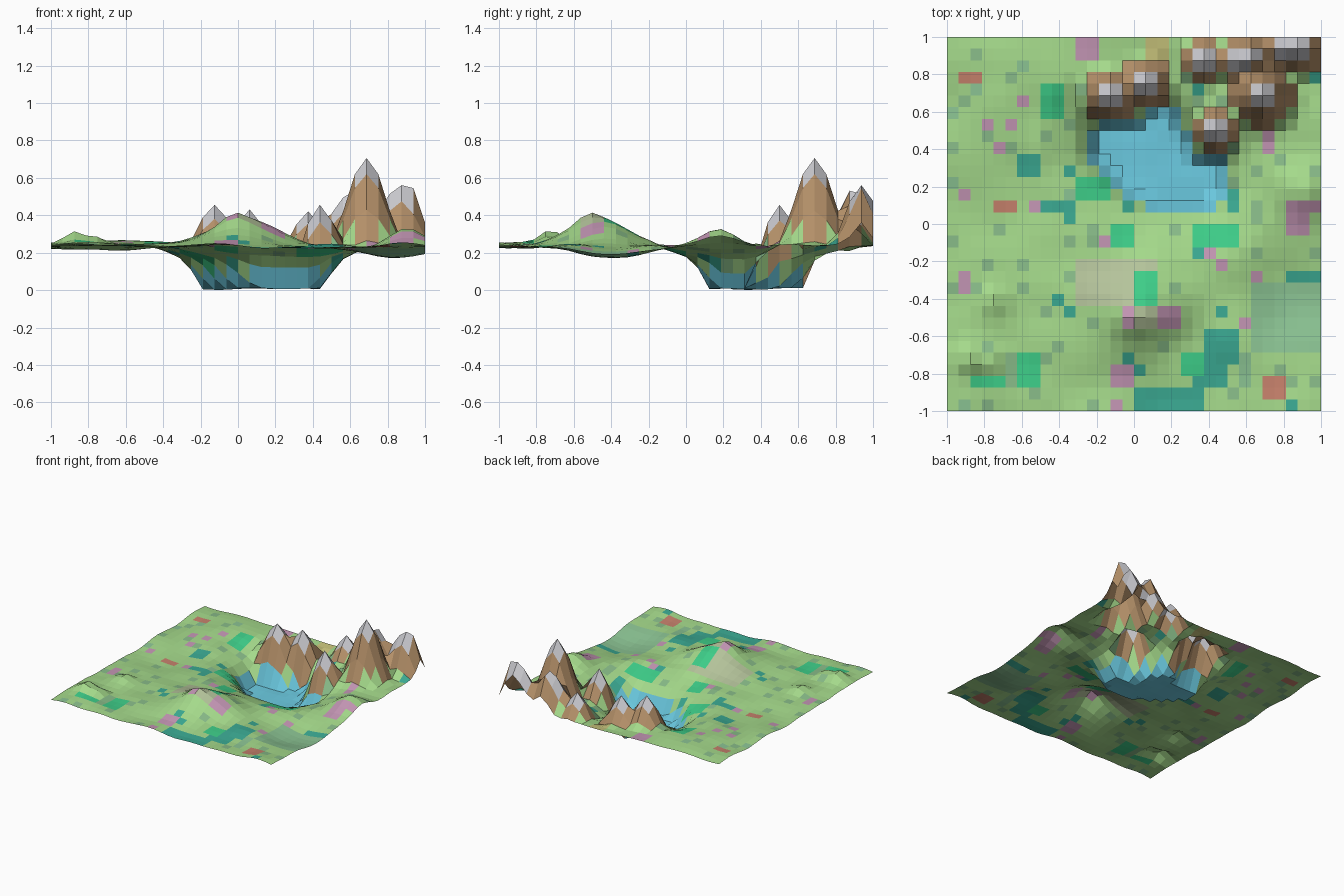
import bpy, bmesh, math, random
from mathutils import Vector, noise
from mathutils.geometry import intersect_point_line

if "Cube" in bpy.data.objects:
    bpy.data.objects.remove(bpy.data.objects["Cube"])

random.seed(4)
N = 32
STEP = 2 / N

# lake floor outline
LAKE = [Vector(p) for p in [(-.2, .36), (-.08, .24), (-.02, .18), (.1, .12), (.4, .12),
        (.46, .2), (.46, .32), (.3, .32), (.3, .42), (.2, .57), (.14, .64), (.1, .62),
        (.03, .51), (-.2, .51)]]
# bank profile: distance from the floor, height
BANK = [(0, .02), (.0625, .135), (.12, .185), (.2, .215), (.3, .245)]
# mountain peaks: x, y, height, radius
PEAKS = [(-.125, .6875, .46, .18), (.0625, .75, .435, .17), (.4375, .5, .46, .16),
         (.6875, .6875, .71, .22), (.375, .875, .425, .15), (.5625, .875, .50, .16),
         (.625, .9, .55, .18), (.8125, .9375, .52, .16), (.875, .9375, .565, .18),
         (.9375, .9375, .55, .11)]
# soft hills and hollows: x, y, amplitude, spread
HILLS = [(-.02, -.48, .11, .16), (-.02, -.52, .055, .06), (.15, -.45, .045, .12),
         (.9, .18, .10, .085), (-.875, -.72, .085, .055), (-.75, -.72, .05, .04),
         (-.75, -.4, .055, .055), (.85, -.4, -.08, .17), (-.75, .1, -.025, .2),
         (-.6, .8, .02, .2), (.4, -.9, -.015, .2)]


def lake_distance(p):
    """Distance to the lake floor, zero inside it."""
    inside, best = False, 9.0
    for a, b in zip(LAKE, LAKE[1:] + LAKE[:1]):
        if (a.y > p.y) != (b.y > p.y) and p.x < (b.x - a.x) * (p.y - a.y) / (b.y - a.y) + a.x:
            inside = not inside
        q, t = intersect_point_line(p, a, b)
        q = a.lerp(b, min(1, max(0, t)))
        best = min(best, (p - q.to_2d()).length)
    return 0 if inside else best


def interp(table, d):
    for (d0, z0), (d1, z1) in zip(table, table[1:]):
        if d <= d1:
            return z0 + (z1 - z0) * (d - d0) / (d1 - d0)
    return table[-1][1]


def rise(p, peak):
    d = math.hypot(p.x - peak[0], p.y - peak[1]) / peak[3]
    return .5 + .5 * math.cos(math.pi * min(1, d))


def height(p):
    d = lake_distance(p)
    rough = noise.noise(Vector((p.x * 4, p.y * 4, 3.1)))
    if d == 0:
        return .012 + .012 * rough
    base = interp(BANK, d) + min(1, d / .2) * .022 * rough
    for x, y, a, s in HILLS:
        base += a * math.exp(-((p.x - x) ** 2 + (p.y - y) ** 2) / (2 * s * s))
    return max(base + (k[2] - base) * rise(p, k) for k in PEAKS)


# materials, given as display colours
COLOURS = {'grass': (.64, .85, .54), 'water': (.42, .79, .88), 'rock': (.70, .56, .41),
           'snow': (.79, .79, .81), 'teal': (.24, .66, .57), 'mint': (.25, .80, .53),
           'sage': (.53, .73, .53), 'mauve': (.76, .58, .70), 'coral': (.77, .50, .42),
           'sand': (.78, .76, .48), 'dune': (.70, .76, .60), 'moss': (.54, .76, .57)}
NAMES = list(COLOURS)

# coloured ground patches: x, y, half width, half height
PATCHES = {
    'moss': [(.82, -.5, .2, .2), (.6, -.8, .05, .1)],
    'dune': [(-.1, -.32, .2, .14), (.1, -.5, .12, .08)],
    'teal': [(.45, -.65, .1, .1), (.4, -.78, .07, .07), (.2, -.94, .2, .06), (-.56, .32, .07, .07),
             (.9, -.29, .08, .05), (-.35, .12, .06, .03)],
    'mint': [(-.43, .67, .08, .09), (.43, -.07, .12, .06), (.06, -.34, .05, .07), (-.22, .18, .09, .06),
             (-.57, -.8, .05, .1), (-.78, -.85, .1, .03), (-.08, -.05, .06, .05), (.3, -.76, .05, .05)],
    'mauve': [(-.25, .95, .06, .06), (.72, .45, .06, .06), (.87, .02, .06, .08), (-.03, -.5, .04, .04),
              (.16, -.5, .06, .07), (-.06, -.8, .06, .05), (-.9, -.3, .04, .06), (-.72, .42, .05, .03)],
    'coral': [(-.88, .78, .06, .05), (-.66, .1, .06, .05), (.75, -.85, .06, .06)],
    'sand': [(.12, .95, .07, .06), (.72, .55, .06, .05), (-.25, -.6, .03, .03)]}


def face_colour(c):
    d = lake_distance(c.to_2d())
    top = max(rise(c, k) for k in PEAKS)
    if d < .05 and c.z < .1:
        return 'water'
    if top > .72:
        return 'snow'
    if top > .1:
        return 'rock'
    colour = 'grass'
    for name, boxes in PATCHES.items():
        if any(abs(c.x - x) < w and abs(c.y - y) < h for x, y, w, h in boxes):
            colour = name
    if colour == 'grass' and random.random() < .13:
        colour = random.choice(['sage', 'sage', 'sage', 'moss', 'teal', 'mauve'])
    return colour


# terrain sheet
bm = bmesh.new()
bmesh.ops.create_grid(bm, x_segments=N, y_segments=N, size=1)
for v in bm.verts:
    v.co.z = height(v.co.to_2d())
low = min(v.co.z for v in bm.verts)
for v in bm.verts:
    v.co.z -= low
for f in bm.faces:
    f.material_index = NAMES.index(face_colour(f.calc_center_median()))
    f.smooth = False
mesh = bpy.data.meshes.new('terrain')
bm.to_mesh(mesh)
bm.free()

for name, rgb in COLOURS.items():
    mat = bpy.data.materials.new(name)
    mat.diffuse_color = (*[c ** 2.2 for c in rgb], 1)
    mat.use_nodes = True
    mat.node_tree.nodes["Principled BSDF"].inputs["Base Color"].default_value = mat.diffuse_color
    mesh.materials.append(mat)
terrain = bpy.data.objects.new('terrain', mesh)
bpy.context.collection.objects.link(terrain)
